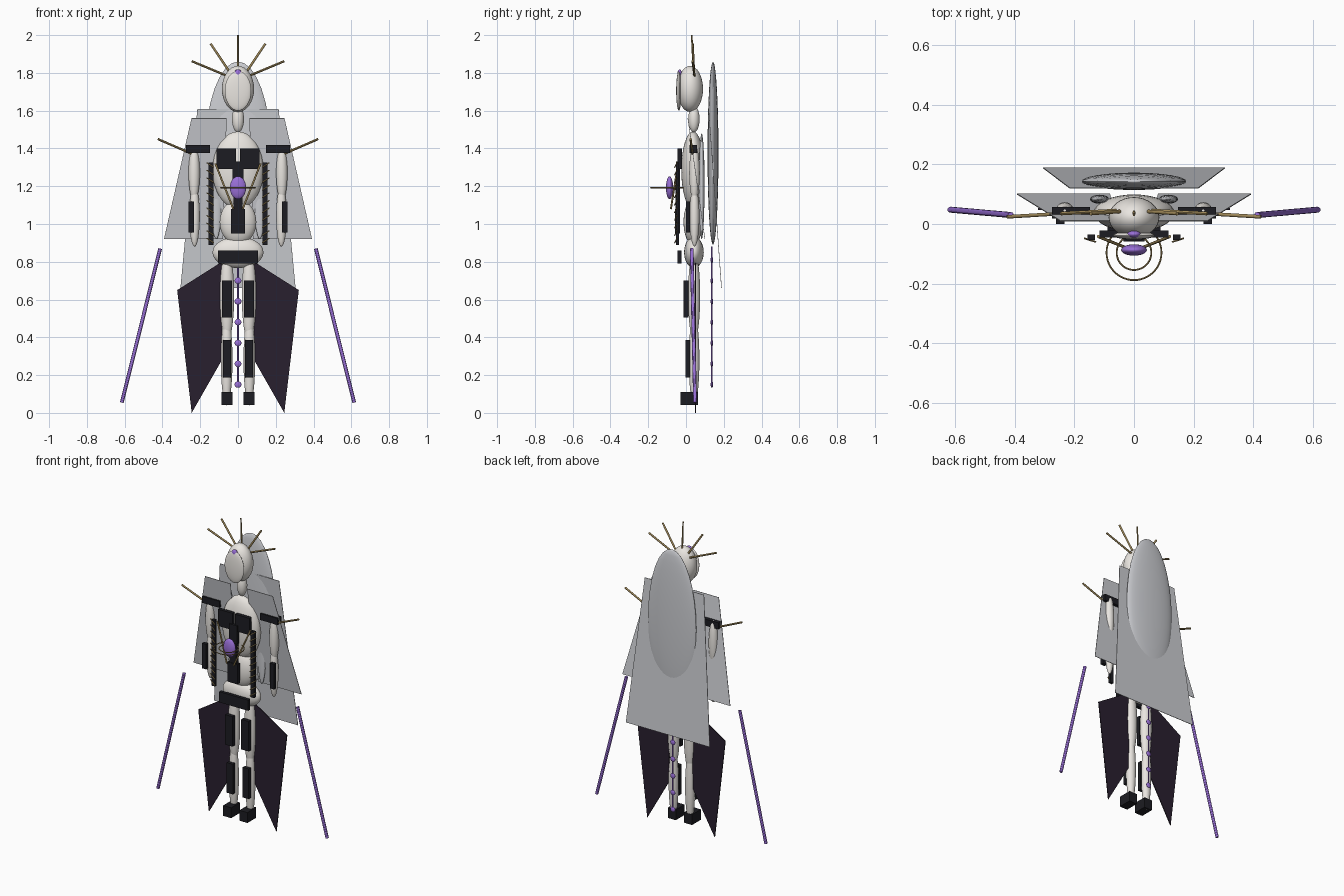
import bpy
from mathutils import Vector

if "Cube" in bpy.data.objects:
    bpy.data.objects.remove(bpy.data.objects["Cube"])

def material(name, rgb):
    m = bpy.data.materials.new(name)
    m.diffuse_color = (*rgb, 1)
    m.use_nodes = True
    m.node_tree.nodes["Principled BSDF"].inputs["Base Color"].default_value = m.diffuse_color
    return m

IVORY = material("ivory", (0.82, 0.79, 0.75))
SILVER = material("silver_cloth", (0.60, 0.61, 0.64))
BLACK = material("black_armour", (0.012, 0.012, 0.016))
DARK = material("dark_cloth", (0.022, 0.014, 0.028))
GOLD = material("gold", (0.35, 0.25, 0.10))
VIOLET = material("violet", (0.32, 0.16, 0.68))

def finish(name, mat, smooth=False):
    o = bpy.context.object
    o.name = name
    o.data.materials.append(mat)
    if smooth:
        bpy.ops.object.shade_smooth_by_angle()
    return o

def ball(name, loc, radii, mat):
    bpy.ops.mesh.primitive_uv_sphere_add(segments=32, ring_count=16, location=loc)
    bpy.context.object.scale = radii
    bpy.ops.object.transform_apply(location=False, rotation=False, scale=True)
    return finish(name, mat, True)

def box(name, xs, ys, zs, mat):
    bpy.ops.mesh.primitive_cube_add(size=1, location=[sum(r) / 2 for r in (xs, ys, zs)])
    bpy.context.object.scale = [abs(r[1] - r[0]) for r in (xs, ys, zs)]
    bpy.ops.object.transform_apply(location=False, rotation=False, scale=True)
    return finish(name, mat)

def rod(name, a, b, r, mat, r2=None):
    a, b = Vector(a), Vector(b)
    bpy.ops.mesh.primitive_cone_add(vertices=12, radius1=r, radius2=r if r2 is None else r2,
                                    depth=(b - a).length, location=(a + b) / 2)
    o = bpy.context.object
    o.rotation_euler = (b - a).to_track_quat('Z', 'Y').to_euler()
    return finish(name, mat, True)

def sheet(name, pts, mat, thick=0.003):
    me = bpy.data.meshes.new(name)
    me.from_pydata(pts, [], [list(range(len(pts)))])
    o = bpy.data.objects.new(name, me)
    bpy.context.collection.objects.link(o)
    me.materials.append(mat)
    s = o.modifiers.new("thickness", 'SOLIDIFY')
    s.thickness, s.offset = thick, 0
    return o

# Head, mask and forehead gem
ball("head", (0, 0.022, 1.715), (0.085, 0.068, 0.122), IVORY)
ball("mask", (0, -0.038, 1.705), (0.07, 0.014, 0.105), IVORY)
ball("forehead_gem", (0, -0.034, 1.793), (0.022, 0.012, 0.025), VIOLET)

# Body
ball("neck", (0, 0.042, 1.555), (0.032, 0.03, 0.07), IVORY)
ball("chest", (0, 0.037, 1.285), (0.135, 0.062, 0.205), IVORY)
ball("abdomen", (0, 0.037, 1.01), (0.097, 0.05, 0.12), IVORY)
ball("hips", (0, 0.042, 0.85), (0.135, 0.052, 0.083), IVORY)

# Front armour column and belt
for i, (w, z0, z1) in enumerate([(0.03, 1.21, 1.33), (0.025, 1.07, 1.21), (0.036, 0.95, 1.08)]):
    box(f"front_plate_{i}", (-w, w), (-0.052 - 0.003 * i, -0.032), (z0, z1), BLACK)
box("belt_plate", (-0.105, 0.105), (-0.045, -0.024), (0.79, 0.86), BLACK)

# Crown rays
rod("crown_ray_centre", (0, 0.042, 1.78), (0, 0.03, 2.0), 0.006, GOLD, 0.004)

# Mirrored parts
for side, s in (("left", -1), ("right", 1)):
    rod(f"crown_ray_inner_{side}", (s * 0.048, 0.042, 1.81), (s * 0.145, 0.035, 1.955), 0.006, GOLD)
    rod(f"crown_ray_outer_{side}", (s * 0.06, 0.045, 1.785), (s * 0.245, 0.035, 1.862), 0.006, GOLD)
    box(f"chest_plate_{side}", (s * 0.01, s * 0.115), (-0.045, -0.022), (1.29, 1.40), BLACK)
    # arms
    ball(f"upper_arm_{side}", (s * 0.232, 0.045, 1.27), (0.03, 0.028, 0.15), IVORY)
    ball(f"forearm_{side}", (s * 0.23, 0.045, 1.04), (0.028, 0.026, 0.16), IVORY)
    box(f"shoulder_plate_{side}", (s * 0.148, s * 0.275), (0.018, 0.057), (1.375, 1.418), BLACK)
    box(f"forearm_plate_{side}", (s * 0.232, s * 0.262), (0.0, 0.022), (0.955, 1.12), BLACK)
    rod(f"shoulder_spike_{side}", (s * 0.24, 0.035, 1.37), (s * 0.425, 0.024, 1.45), 0.006, GOLD)
    # legs
    ball(f"thigh_{side}", (s * 0.058, 0.043, 0.62), (0.038, 0.032, 0.24), IVORY)
    ball(f"shin_{side}", (s * 0.06, 0.043, 0.28), (0.031, 0.028, 0.24), IVORY)
    box(f"thigh_plate_{side}", (s * 0.032, s * 0.086), (-0.012, 0.012), (0.505, 0.702), BLACK)
    box(f"shin_plate_{side}", (s * 0.036, s * 0.08), (-0.003, 0.02), (0.187, 0.385), BLACK)
    box(f"foot_{side}", (s * 0.03, s * 0.088), (-0.028, 0.063), (0.042, 0.11), BLACK)
    # back ribs behind the torso
    ball(f"back_rib_{side}", (s * 0.115, 0.083, 1.2), (0.032, 0.015, 0.28), SILVER)
    # side straps with gold barbs
    box(f"strap_{side}", (s * 0.13, s * 0.155), (-0.054, -0.036), (0.89, 1.325), BLACK)
    for i in range(11):
        z = 0.90 + i * 0.04
        rod(f"barb_{side}_{i}", (s * 0.128, -0.06, z), (s * 0.166, -0.048, z + 0.025), 0.003, GOLD)
    # chest pendant braces
    rod(f"pendant_brace_{side}", (s * 0.12, -0.042, 1.32), (s * 0.025, -0.08, 1.08), 0.005, GOLD)
    # floating violet staffs
    rod(f"staff_{side}", (s * 0.412, 0.03, 0.87), (s * 0.615, 0.048, 0.055), 0.01, VIOLET)
    # split skirt and side cape
    sheet(f"skirt_{side}", [(s * x, 0.05, z) for x, z in
          [(0.085, 0.80), (0.322, 0.65), (0.245, 0.0), (0.085, 0.28)]], DARK, 0.006)
    sheet(f"side_cape_{side}", [(s * 0.06, 0.01, 1.56), (s * 0.246, 0.01, 1.56),
          (s * 0.392, 0.1, 0.92), (s * 0.08, 0.1, 0.92)], SILVER)

# Chest gem and its orbiting rings
ball("chest_gem", (0, -0.087, 1.192), (0.043, 0.019, 0.06), VIOLET)
for name, r in (("inner_ring", 0.058), ("outer_ring", 0.092)):
    bpy.ops.mesh.primitive_torus_add(major_segments=48, minor_segments=8, major_radius=r,
                                     minor_radius=0.003, location=(0, -0.096, 1.192))
    finish(name, GOLD, True)

# Back cape and oval back shell
sheet("back_cape", [(-0.215, 0.12, 1.61), (0.215, 0.12, 1.61),
                    (0.305, 0.188, 0.66), (-0.305, 0.188, 0.66)], SILVER)
ball("back_shell", (0, 0.143, 1.375), (0.175, 0.029, 0.485), SILVER)

# Hanging bead string
rod("bead_string", (0, 0.137, 0.88), (0, 0.137, 0.135), 0.004, VIOLET)
for i in range(7):
    ball(f"bead_{i}", (0, 0.137, 0.15 + 0.11 * i), (0.018, 0.007, 0.017), VIOLET)
